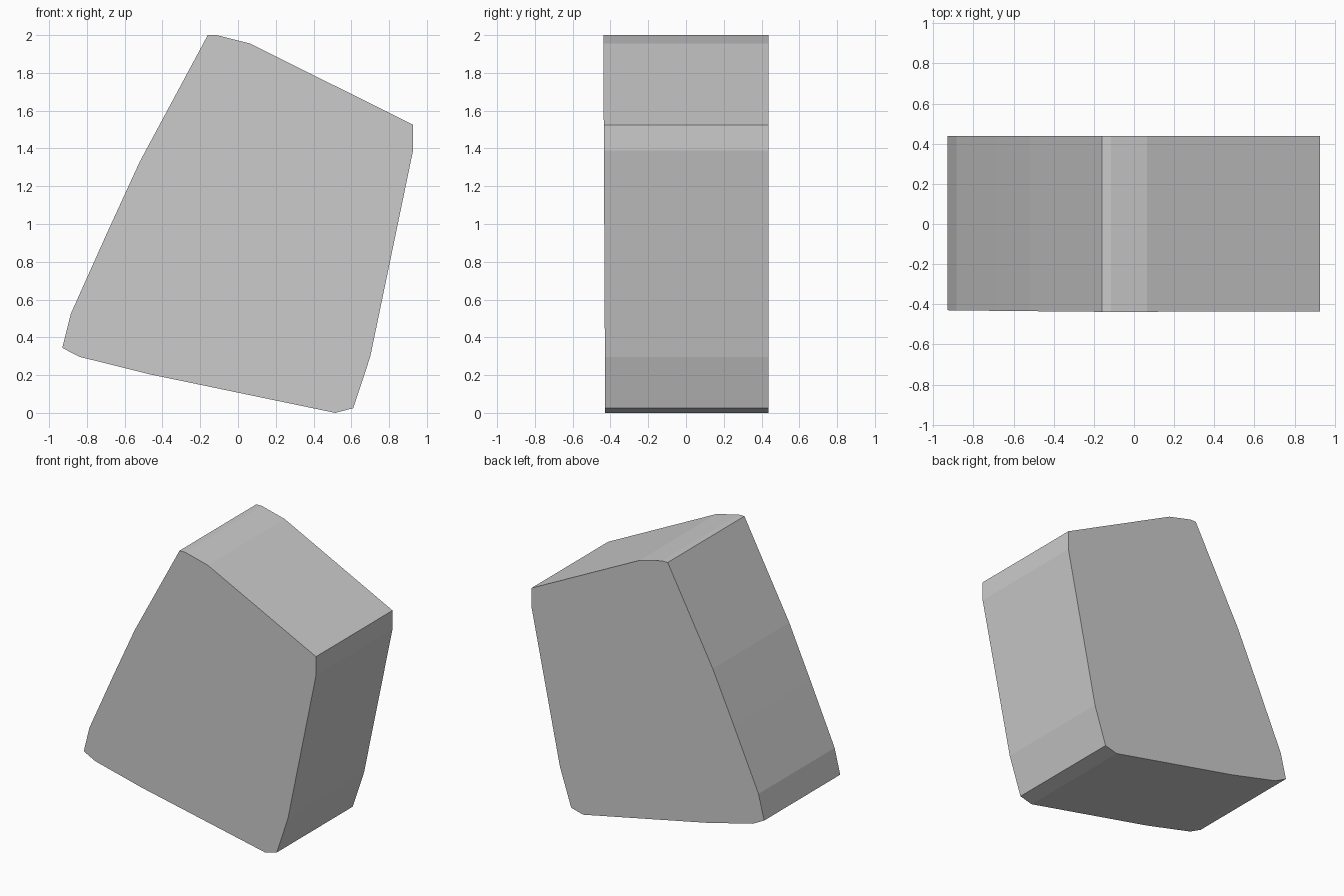
import bpy, bmesh

if "Cube" in bpy.data.objects:
    bpy.data.objects.remove(bpy.data.objects["Cube"])

# Irregular stone outline in the front view (x, z)
profile = [(-0.16, 2.0), (-0.115, 2.0), (0.065, 1.955), (0.927, 1.525),
           (0.927, 1.39), (0.70, 0.297), (0.61, 0.025), (0.515, 0.0),
           (-0.47, 0.205), (-0.84, 0.297), (-0.93, 0.344), (-0.885, 0.525),
           (-0.69, 0.96), (-0.52, 1.33)]

bm = bmesh.new()
# Front face leans forward very slightly towards the top; back is upright
front = [bm.verts.new((x, -0.428 - 0.0048 * z, z)) for x, z in profile]
back = [bm.verts.new((x, 0.4375, z)) for x, z in profile]
bm.faces.new(front)
bm.faces.new(back[::-1])

# Faceted rim joining front and back
n = len(profile)
for i in range(n):
    j = (i + 1) % n
    bm.faces.new((front[i], back[i], back[j], front[j]))
bmesh.ops.recalc_face_normals(bm, faces=bm.faces)

mesh = bpy.data.meshes.new("stone_block")
bm.to_mesh(mesh)
bm.free()
stone = bpy.data.objects.new("stone_block", mesh)
bpy.context.collection.objects.link(stone)
